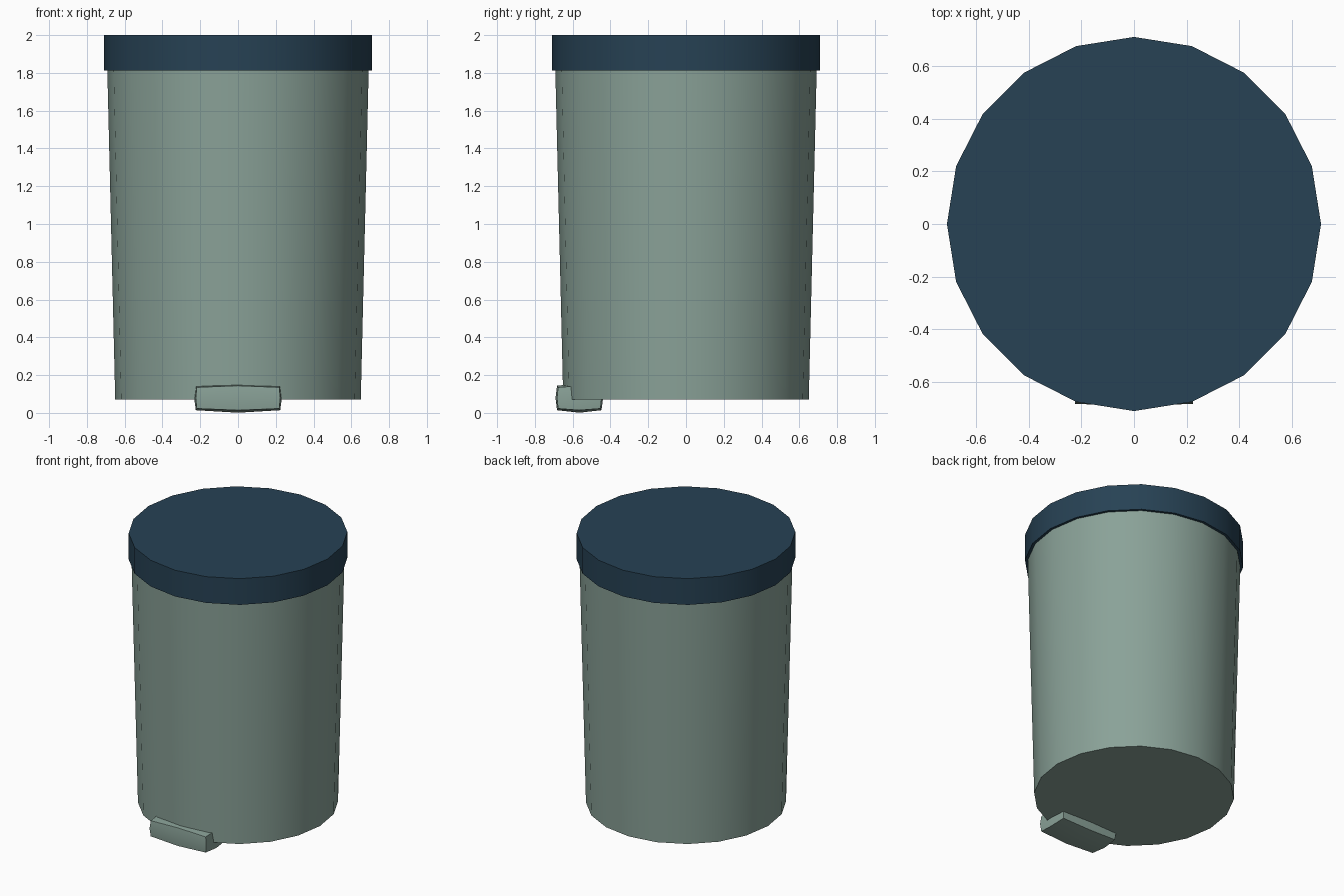
import bpy, bmesh, math
from mathutils import Matrix, Vector

if "Cube" in bpy.data.objects:
    bpy.data.objects.remove(bpy.data.objects["Cube"])


def material(name, colour):
    m = bpy.data.materials.new(name)
    m.diffuse_color = (*colour, 1.0)
    m.use_nodes = True
    m.node_tree.nodes["Principled BSDF"].inputs["Base Color"].default_value = m.diffuse_color
    return m


GREEN = material("sage green", (0.254, 0.361, 0.314))
NAVY = material("dark navy", (0.020, 0.054, 0.089))


def finish(name, bm, mat):
    bmesh.ops.recalc_face_normals(bm, faces=bm.faces)
    mesh = bpy.data.meshes.new(name)
    bm.to_mesh(mesh)
    bm.free()
    ob = bpy.data.objects.new(name, mesh)
    ob.data.materials.append(mat)
    bpy.context.collection.objects.link(ob)
    bpy.ops.object.select_all(action='DESELECT')
    ob.select_set(True)
    bpy.context.view_layer.objects.active = ob
    bpy.ops.object.shade_smooth_by_angle(angle=math.radians(30))


def drum(name, r_low, r_high, z_low, z_high, mat):
    """Closed 20-sided drum, corners lying on the x and y axes."""
    bm = bmesh.new()
    bmesh.ops.create_cone(bm, cap_ends=True, segments=20, radius1=r_low,
                          radius2=r_high, depth=z_high - z_low,
                          matrix=Matrix.Translation((0, 0, (z_low + z_high) / 2)))
    finish(name, bm, mat)


# Tapered bin body and overhanging lid
drum("bin_body", 0.65, 0.692, 0.07, 1.82, GREEN)
drum("lid", 0.71, 0.71, 1.812, 2.0, NAVY)

# Foot pedal: box split once each way, its faces bulging slightly outwards
bm = bmesh.new()
bmesh.ops.create_cube(bm, size=2)
bmesh.ops.subdivide_edges(bm, edges=bm.edges[:], cuts=1, use_grid_fill=True)
half = Vector((0.218, 0.112, 0.056))
bulge = Vector((0.014, 0.014, 0.022))
centre = Vector((0, -0.565, 0.079))
for v in bm.verts:
    zeros = sum(abs(c) < 0.01 for c in v.co)     # 0 corner, 1 edge, 2 face
    grow = (0.0, 0.4, 1.0)[min(zeros, 2)]
    v.co = centre + Vector([c * (h + b * grow) for c, h, b in zip(v.co, half, bulge)])
finish("foot_pedal", bm, GREEN)
